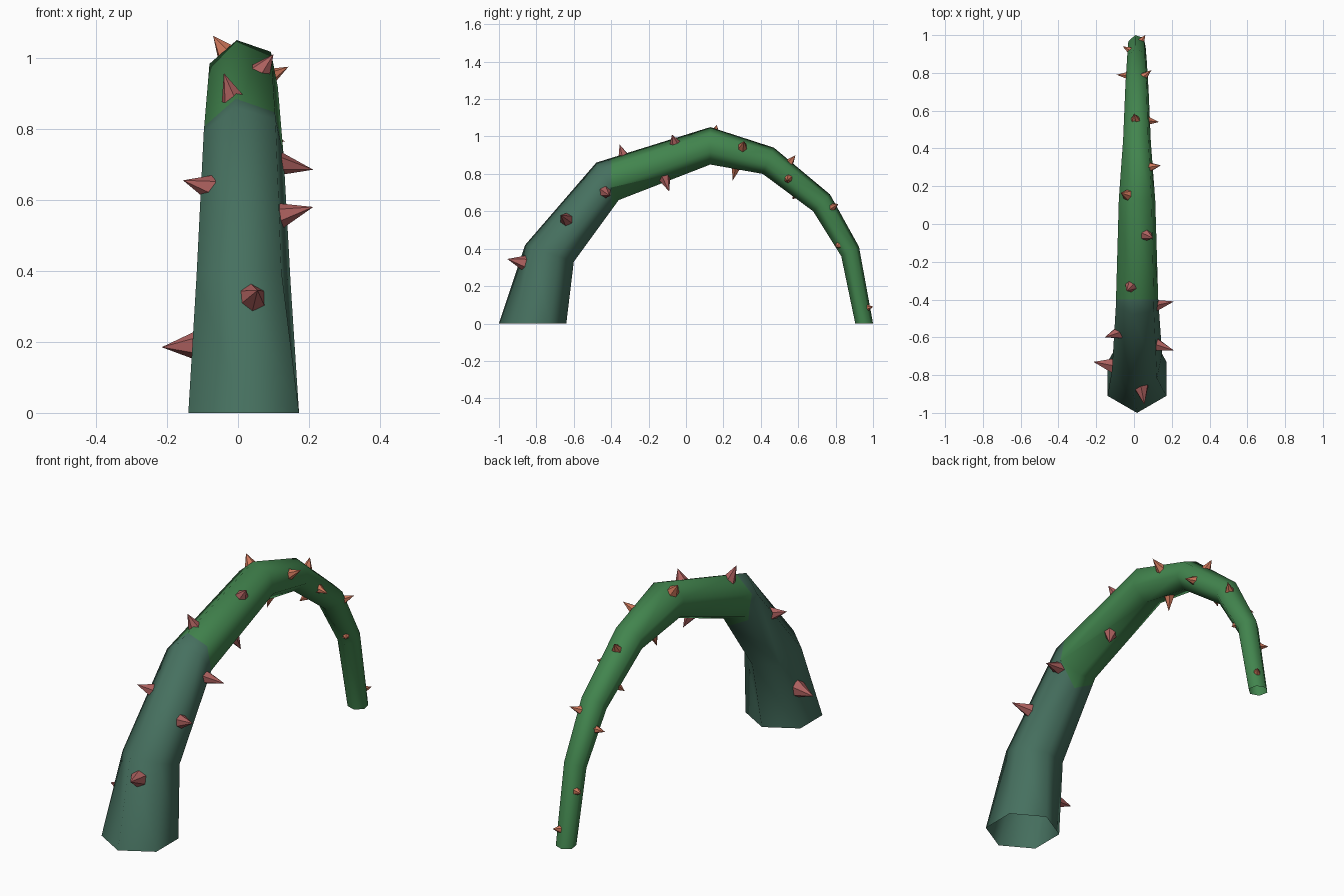
import bpy, bmesh, math
from mathutils import Vector

if "Cube" in bpy.data.objects:
    bpy.data.objects.remove(bpy.data.objects["Cube"])


def material(name, rgb):
    m = bpy.data.materials.new(name)
    lin = [((c / 255 + 0.055) / 1.055) ** 2.4 for c in rgb]
    m.diffuse_color = (*lin, 1)
    m.use_nodes = True
    m.node_tree.nodes["Principled BSDF"].inputs["Base Color"].default_value = m.diffuse_color
    return m


TEAL = material("dark teal stem", (70, 112, 95))
GREEN = material("leaf green stem", (66, 133, 78))
MAUVE = material("dusky red thorn", (172, 96, 94))
ORANGE = material("rust orange thorn", (204, 118, 90))

# Arch profile in the side plane: outer (y, z) and inner (y, z) of each ring
RINGS = [((-1, 0), (-.64, 0)), ((-.86, .42), (-.60, .33)), ((-.48, .86), (-.36, .66)),
         ((.13, 1.05), (.13, .85)), ((.47, .94), (.41, .80)), ((.77, .69), (.68, .60)),
         ((.925, .41), (.83, .36)), ((1, 0), (.905, 0))]
SIDES, X0 = 6, .016
axis = []  # (centre, radius) of each ring

# Stem: open six-sided tapering tube
bm = bmesh.new()
loops = []
for i, (o, n) in enumerate(RINGS):
    outer, inner = Vector((X0, *o)), Vector((X0, *n))
    c = (outer + inner) / 2
    twist = math.radians(11 if i else 0)
    r = (outer - c).length / math.cos(twist)
    out = (outer - c).normalized()
    axis.append((c, r))
    loops.append([bm.verts.new(c + r * (math.cos(a) * out + math.sin(a) * Vector((-1, 0, 0))))
                  for a in (twist + k * math.tau / SIDES for k in range(SIDES))])
for a, b in zip(loops, loops[1:]):
    for k in range(SIDES):
        j = (k + 1) % SIDES
        bm.faces.new((a[k], a[j], b[j], b[k]))
# Colour change at a straight cut across y
bmesh.ops.bisect_plane(bm, geom=bm.verts[:] + bm.edges[:] + bm.faces[:],
                       plane_co=(0, -.4, 0), plane_no=(0, 1, 0))
bmesh.ops.recalc_face_normals(bm, faces=bm.faces)
for f in bm.faces:
    f.smooth = True
    f.material_index = int(f.calc_center_median().y > -.4)
me = bpy.data.meshes.new("stem")
bm.to_mesh(me)
bm.free()
me.materials.append(TEAL)
me.materials.append(GREEN)
bpy.context.collection.objects.link(bpy.data.objects.new("stem", me))


def nearest_on_axis(p):
    best = None
    for (a, ra), (b, rb) in zip(axis, axis[1:]):
        t = max(0, min(1, (p - a).dot(b - a) / (b - a).length_squared))
        q = a.lerp(b, t)
        if best is None or (p - q).length < best[0]:
            best = ((p - q).length, q, ra + (rb - ra) * t)
    return best


# Thorns: six-sided cones given by their tips, standing off the stem axis
TIPS = [(-.215, -.73, .185), (.055, -.955, .345), (.212, -.67, .58), (-.155, -.60, .655),
        (.212, -.41, .685), (-.04, -.355, .957), (.08, -.09, .705), (.10, -.075, 1.01),
        (-.07, .165, 1.062), (-.01, .25, .765), (.142, .31, .975), (0, .585, .90),
        (.132, .54, .765), (-.05, .57, .665), (-.092, .79, .55), (.092, .815, .64),
        (.055, .80, .41), (.06, 1.0, .09), (-.06, .94, .28)]
for i, tip in enumerate(TIPS):
    tip = Vector(tip)
    dist, q, r = nearest_on_axis(tip)
    d = (tip - q).normalized()
    depth = dist - r * .8
    bpy.ops.mesh.primitive_cone_add(vertices=6, radius1=.008 + .23 * r, depth=depth,
                                    location=tip - d * depth / 2,
                                    rotation=d.to_track_quat('Z', 'Y').to_euler())
    ob = bpy.context.object
    ob.name = f"thorn_{i + 1}"
    ob.data.materials.append(MAUVE if tip.y < .1 else ORANGE)
